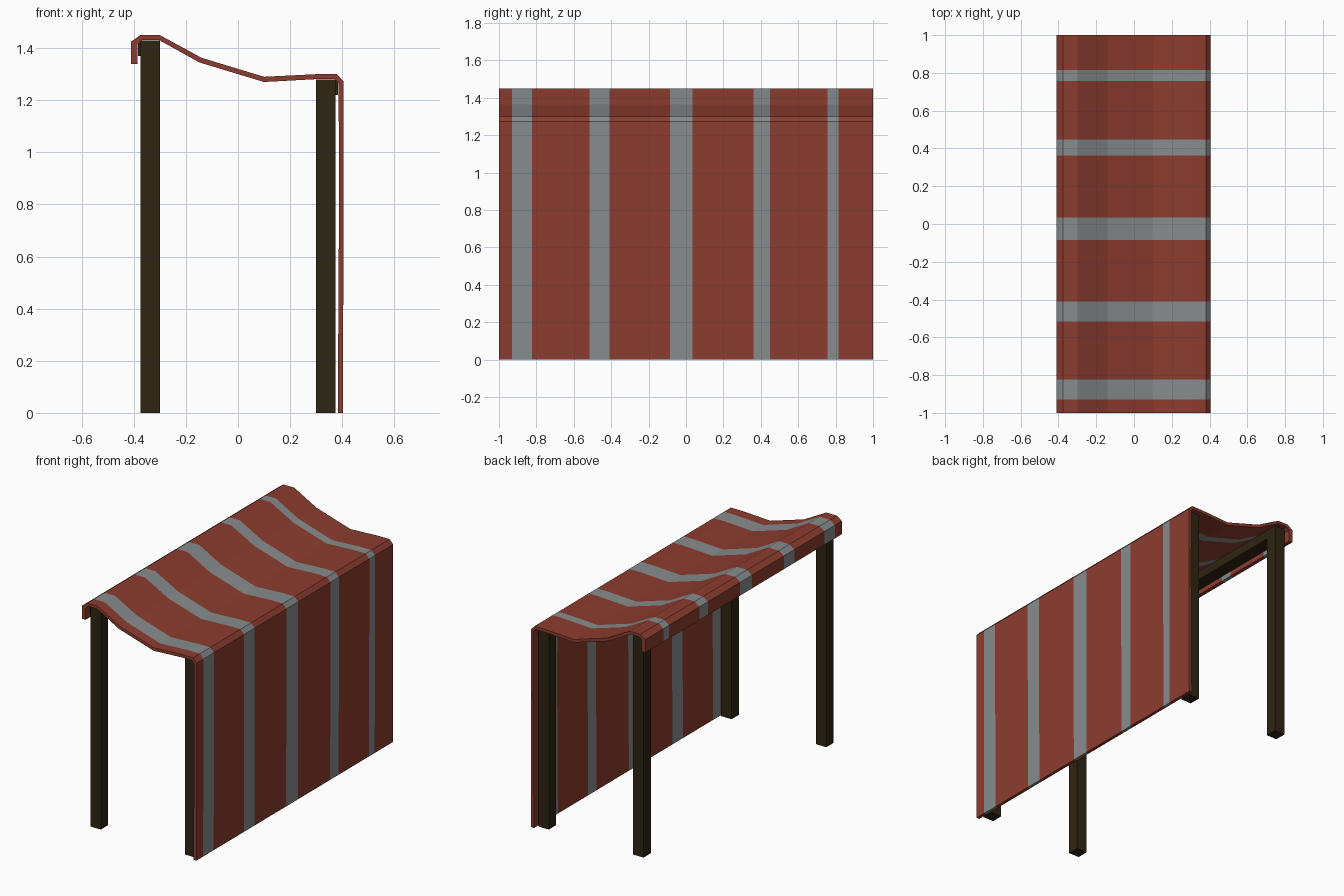
import bpy, bmesh

if "Cube" in bpy.data.objects:
    bpy.data.objects.remove(bpy.data.objects["Cube"])


def material(name, rgb):
    m = bpy.data.materials.new(name)
    m.diffuse_color = (*rgb, 1)
    m.use_nodes = True
    m.node_tree.nodes["Principled BSDF"].inputs["Base Color"].default_value = m.diffuse_color
    return m


RED = material("red cloth", (0.265, 0.046, 0.028))
GREY = material("grey stripe", (0.245, 0.262, 0.27))
WOOD = material("dark wood", (0.028, 0.018, 0.006))


def add_object(name, bm, mats):
    bmesh.ops.recalc_face_normals(bm, faces=bm.faces)
    me = bpy.data.meshes.new(name)
    bm.to_mesh(me)
    bm.free()
    for m in mats:
        me.materials.append(m)
    ob = bpy.data.objects.new(name, me)
    bpy.context.collection.objects.link(ob)
    return ob


def box(name, lo, hi):
    bm = bmesh.new()
    bmesh.ops.create_cube(bm, size=1)
    for v in bm.verts:
        v.co = [(a + b) / 2 + c * (b - a) for a, b, c in zip(lo, hi, v.co)]
    return add_object(name, bm, [WOOD])


# Posts and top beams: (side, x range, top height)
for side, x0, x1, top in (("left", -0.375, -0.30, 1.43), ("right", 0.30, 0.375, 1.28)):
    for end, yc in (("front", -0.93), ("back", 0.93)):
        box(f"{end}_{side}_post", (x0, yc - 0.0375, 0), (x1, yc + 0.0375, top))
    b0, b1 = (x0 - 0.008, x1) if side == "left" else (x0, x1 + 0.008)
    box(f"{side}_beam", (b0, -0.96, top - 0.06), (b1, 0.96, top - 0.001))

# Cloth section: outer and inner points, valance -> sagging roof -> hanging curtain
outer = [(-0.41, 1.34), (-0.41, 1.425), (-0.375, 1.45), (-0.30, 1.45), (-0.14, 1.363),
         (0.10, 1.29), (0.30, 1.30), (0.38, 1.30), (0.405, 1.272), (0.405, 0.85), (0.403, 0)]
inner = [(-0.385, 1.34), (-0.385, 1.415), (-0.367, 1.431), (-0.303, 1.431), (-0.148, 1.345),
         (0.10, 1.27), (0.30, 1.281), (0.373, 1.281), (0.386, 1.265), (0.388, 0.85), (0.383, 0)]

# Stripe edges along y; every second band is grey
ys = [-1, -0.93, -0.823, -0.517, -0.41, -0.086, 0.034, 0.362, 0.448, 0.757, 0.815, 1]
bm = bmesh.new()
rings = [([bm.verts.new((x, y, z)) for x, z in outer],
          [bm.verts.new((x, y, z)) for x, z in inner]) for y in ys]
n = len(outer)
for band, (a, b) in enumerate(zip(rings, rings[1:])):
    faces = []
    for k in (0, 1):
        for i in range(n - 1):
            faces.append(bm.faces.new((a[k][i], a[k][i + 1], b[k][i + 1], b[k][i])))
    for i in (0, n - 1):  # hems
        faces.append(bm.faces.new((a[0][i], b[0][i], b[1][i], a[1][i])))
    for f in faces:
        f.material_index = band % 2
for o, inn in (rings[0], rings[-1]):  # end edges
    for i in range(n - 1):
        bm.faces.new((o[i], o[i + 1], inn[i + 1], inn[i]))
add_object("striped_cloth_canopy", bm, [RED, GREY])
